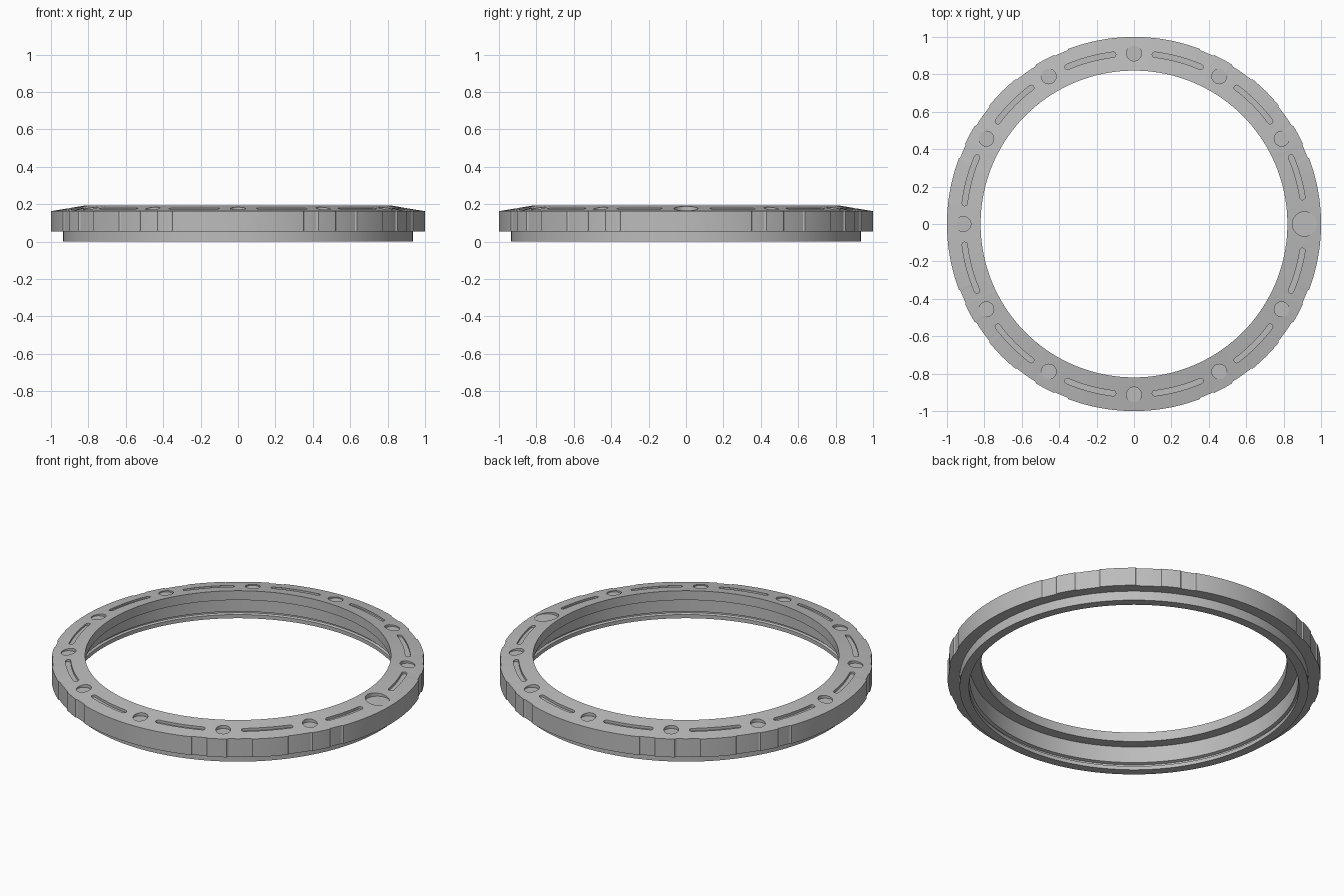
import bpy, bmesh
from math import cos, sin, radians, pi

cube = bpy.data.objects.get("Cube")
if cube:
    bpy.data.objects.remove(cube)

steel = bpy.data.materials.new("brushed_grey")
steel.use_nodes = True
grey = (0.5, 0.5, 0.5, 1)
steel.diffuse_color = grey
steel.node_tree.nodes["Principled BSDF"].inputs["Base Color"].default_value = grey


def make_object(name, bm):
    bmesh.ops.recalc_face_normals(bm, faces=bm.faces)
    mesh = bpy.data.meshes.new(name)
    bm.to_mesh(mesh)
    bm.free()
    mesh.materials.append(steel)
    obj = bpy.data.objects.new(name, mesh)
    bpy.context.collection.objects.link(obj)
    return obj


def grip_depth(angle):
    """Shallow grip bands, mirrored about each diagonal."""
    off = abs(angle % 90 - 45)
    return 0.006 if 6 <= off <= 13.3 or 20 <= off <= 24 else 0


# Ring body: revolved section with bottom lip, inner groove and sloped top
section = [(0.82, 0.193), (1.0, 0.163), (1.0, 0.055), (0.935, 0.055),
           (0.935, 0), (0.885, 0), (0.885, 0.022), (0.897, 0.027),
           (0.897, 0.037), (0.88, 0.042), (0.88, 0.138), (0.82, 0.138)]
bm = bmesh.new()
STEPS = 720
loops = []
for i in range(STEPS):
    deg = i * 360 / STEPS
    a = radians(deg)
    loop = []
    for r, z in section:
        if r == 1.0:
            r -= grip_depth(deg)
        loop.append(bm.verts.new((r * cos(a), r * sin(a), z)))
    loops.append(loop)
n = len(section)
for i in range(STEPS):
    p, q = loops[i], loops[(i + 1) % STEPS]
    for j in range(n):
        k = (j + 1) % n
        bm.faces.new((p[j], q[j], q[k], p[k]))
ring = make_object("bezel_ring", bm)

# Recess cutters: round dots on the hours and curved slots between them
FLOOR, TOP, MID = 0.165, 0.25, 0.912
cut = bmesh.new()


def add_prism(outline):
    low = [cut.verts.new((x, y, FLOOR)) for x, y in outline]
    high = [cut.verts.new((x, y, TOP)) for x, y in outline]
    cut.faces.new(low[::-1])
    cut.faces.new(high)
    for i in range(len(low)):
        j = (i + 1) % len(low)
        cut.faces.new((low[i], low[j], high[j], high[i]))


def add_dot(deg, radius):
    a = radians(deg)
    add_prism([(MID * cos(a) + radius * cos(t), MID * sin(a) + radius * sin(t))
               for t in (2 * pi * i / 40 for i in range(40))])


def add_slot(start, end, half=0.014):
    """Curved slot with rounded ends."""
    path = []
    for r, a, b in ((MID + half, start, end), (MID - half, end, start)):
        for i in range(17):
            t = radians(a + (b - a) * i / 16)
            path.append((r * cos(t), r * sin(t)))
        c = radians(b)
        turn = 1 if b > a else -1
        for i in range(1, 6):
            u = pi * i / 6
            rr = MID + turn * half * cos(u)
            t = c + turn * half * sin(u) / MID
            path.append((rr * cos(t), rr * sin(t)))
    add_prism(path)


for hour in range(12):
    deg = hour * 30
    add_dot(deg, 0.065 if hour == 0 else 0.04)
    start = deg + (9 if hour == 0 else 7)
    end = deg + (21 if hour == 11 else 23)
    add_slot(start, end)
cutter = make_object("recess_cutter", cut)
cutter.hide_render = True

# Cut the recesses and finish the shading
bpy.ops.object.select_all(action='DESELECT')
bpy.context.view_layer.objects.active = ring
ring.select_set(True)
mod = ring.modifiers.new("recesses", 'BOOLEAN')
mod.operation = 'DIFFERENCE'
mod.solver = 'EXACT'
mod.object = cutter
bpy.ops.object.modifier_apply(modifier=mod.name)
bpy.data.objects.remove(cutter)
bpy.ops.object.shade_smooth_by_angle(angle=radians(25))
